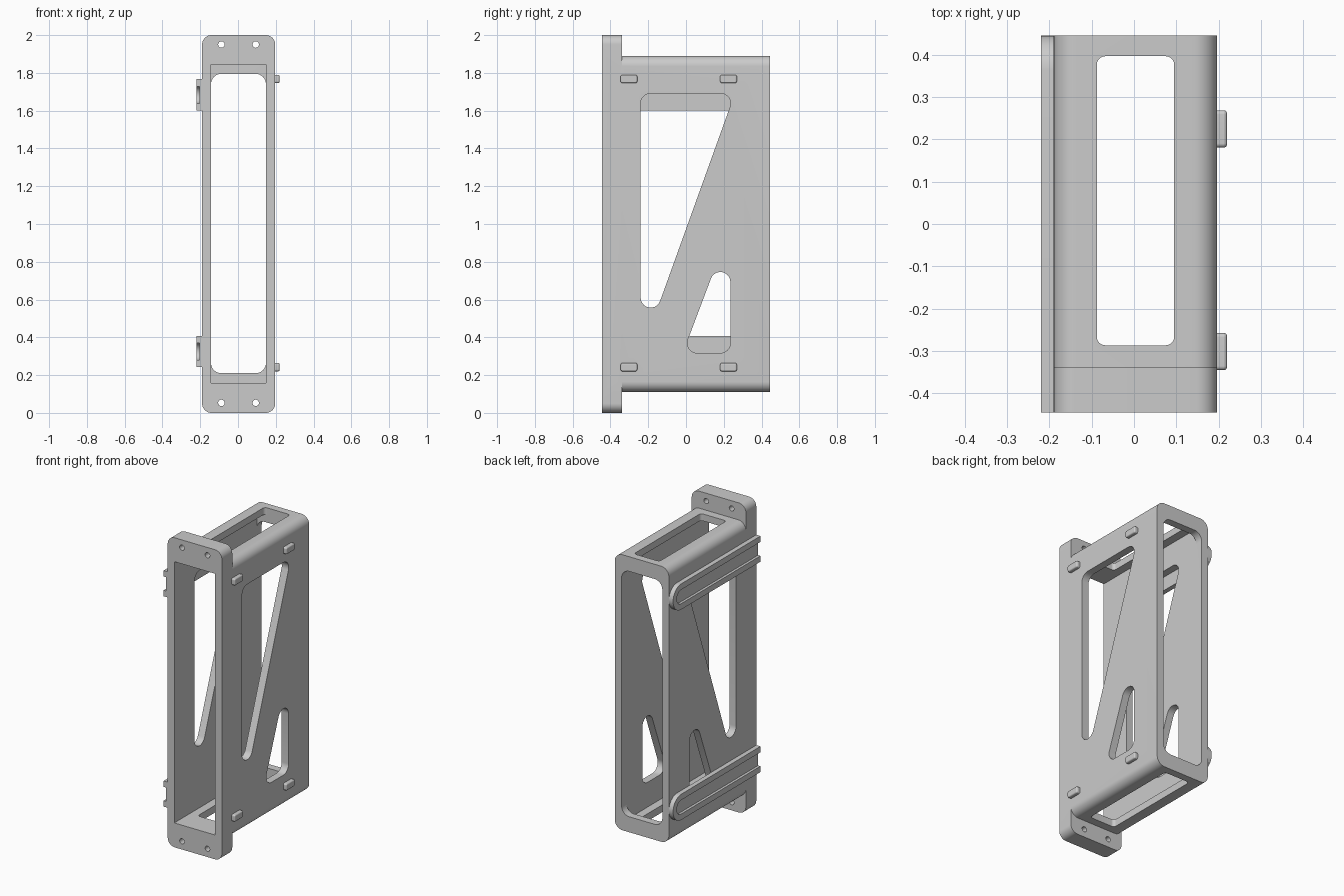
import bpy, bmesh
from math import atan2, cos, sin, pi, tau, radians

if "Cube" in bpy.data.objects:
    bpy.data.objects.remove(bpy.data.objects["Cube"])


def rounded(centres, r, n=10):
    """Outline wrapped around circles of radius r at counter-clockwise centres."""
    pts = []
    for i, (u, v) in enumerate(centres):
        pu, pv = centres[i - 1]
        nu, nv = centres[(i + 1) % len(centres)]
        a = atan2(-(u - pu), v - pv)
        sweep = (atan2(-(nu - u), nv - v) - a) % tau
        pts += [(u + r * cos(a + sweep * k / n), v + r * sin(a + sweep * k / n)) for k in range(n + 1)]
    return pts


def round_rect(u0, u1, v0, v1, r):
    return rounded([(u0 + r, v0 + r), (u1 - r, v0 + r), (u1 - r, v1 - r), (u0 + r, v1 - r)], r)


def rect(u0, u1, v0, v1):
    return [(u0, v0), (u1, v0), (u1, v1), (u0, v1)]


def tongue(u0, u1, vc, r, n=20):
    """Strip with a half-round end at u1."""
    arc = [(u1 - r + r * cos(-pi / 2 + pi * k / n), vc + r * sin(-pi / 2 + pi * k / n)) for k in range(n + 1)]
    return arc + [(u0, vc + r), (u0, vc - r)]


def prism(name, pts, axis, a, b):
    place = {'X': lambda u, v, t: (t, u, v), 'Y': lambda u, v, t: (u, t, v), 'Z': lambda u, v, t: (u, v, t)}[axis]
    bm = bmesh.new()
    ends = [[bm.verts.new(place(u, v, t)) for u, v in pts] for t in (a, b)]
    for ring in ends:
        bm.faces.new(ring)
    for i in range(len(pts)):
        bm.faces.new((ends[0][i - 1], ends[0][i], ends[1][i], ends[1][i - 1]))
    bmesh.ops.recalc_face_normals(bm, faces=bm.faces)
    me = bpy.data.meshes.new(name)
    bm.to_mesh(me)
    bm.free()
    ob = bpy.data.objects.new(name, me)
    bpy.context.collection.objects.link(ob)
    return ob


def combine(ob, other, op='DIFFERENCE'):
    bpy.context.view_layer.objects.active = ob
    m = ob.modifiers.new(op, 'BOOLEAN')
    m.operation, m.solver, m.object = op, 'EXACT', other
    bpy.ops.object.modifier_apply(modifier=m.name)
    bpy.data.objects.remove(other)


def smooth(ob):
    bpy.ops.object.select_all(action='DESELECT')
    ob.select_set(True)
    bpy.context.view_layer.objects.active = ob
    bpy.ops.object.shade_smooth_by_angle(angle=radians(30))


L, R = -0.19, 0.197       # outer side walls
Y0, Y1 = -0.446, 0.446    # front and back

# Box body with the taller front flange
frame = prism("frame", round_rect(L, R, 0, 2, 0.05), 'Y', Y0, -0.34)
combine(frame, prism("body", round_rect(L, R, 0.11, 1.89, 0.055), 'Y', -0.40, Y1), 'UNION')

# Square cavity from the front, smaller rounded opening through the back lip
combine(frame, prism("cavity", rect(-0.143, 0.148, 0.157, 1.845), 'Y', -0.6, 0.397))
combine(frame, prism("back_opening", round_rect(-0.143, 0.148, 0.21, 1.795, 0.055), 'Y', 0.3, 0.6))

# Window through roof and floor
combine(frame, prism("roof_window", round_rect(-0.088, 0.095, -0.287, 0.397, 0.02), 'Z', -0.5, 2.5))

# Two triangular windows through both side walls
for tri in ([(-0.187, 0.61), (0.183, 1.638), (-0.187, 1.638)],
            [(0.06, 0.37), (0.182, 0.37), (0.182, 0.693)]):
    combine(frame, prism("side_window", rounded(tri, 0.053), 'X', -0.5, 0.5))

# Screw holes in the flange
for x in (-0.088, 0.094):
    for z in (0.053, 1.95):
        hole = [(x + 0.017 * cos(tau * k / 24), z + 0.017 * sin(tau * k / 24)) for k in range(24)]
        combine(frame, prism("screw_hole", hole, 'Y', -0.6, 0))
smooth(frame)

# Grooved rails on the left wall
for name, z in (("lower_rail", 0.325), ("upper_rail", 1.684)):
    rail = prism(name, tongue(Y0, Y1, z, 0.083), 'X', -0.22, L)
    combine(rail, prism("groove", tongue(-0.6, Y1 - 0.038, z, 0.045), 'X', -0.3, -0.203))
    smooth(rail)

# Small raised keys on the right wall
for y in (-0.302, 0.225):
    for z in (0.242, 1.768):
        key = prism("side_key", round_rect(y - 0.044, y + 0.044, z - 0.022, z + 0.022, 0.01), 'X', R - 0.02, 0.22)
        bev = key.modifiers.new("soft_edge", 'BEVEL')
        bev.width, bev.segments, bev.limit_method, bev.angle_limit = 0.007, 3, 'ANGLE', radians(50)
        smooth(key)
